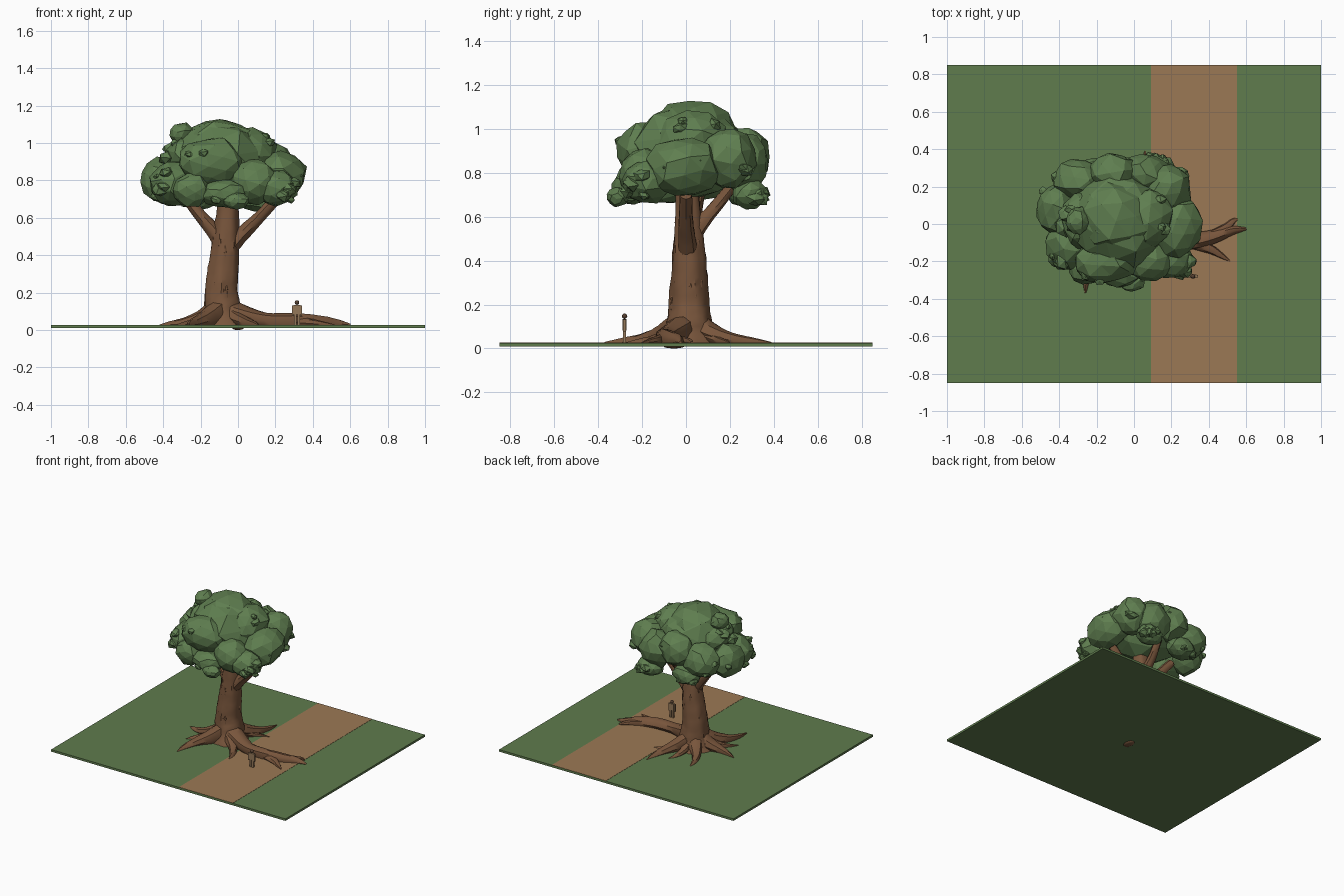
import bpy, bmesh, math, random
from mathutils import Vector, Matrix

if "Cube" in bpy.data.objects:
    bpy.data.objects.remove(bpy.data.objects["Cube"])

random.seed(7)


def material(name, rgb):
    m = bpy.data.materials.new(name)
    m.diffuse_color = (*rgb, 1)
    m.use_nodes = True
    m.node_tree.nodes["Principled BSDF"].inputs["Base Color"].default_value = m.diffuse_color
    return m


GRASS = material("grass green", (0.115, 0.20, 0.075))
LEAF = material("leaf green", (0.115, 0.21, 0.08))
DIRT = material("path brown", (0.33, 0.19, 0.09))
BARK = material("bark brown", (0.19, 0.092, 0.045))
CLOTH = material("figure tan", (0.30, 0.19, 0.10))
HAIR = material("dark brown", (0.09, 0.05, 0.03))


def finish(name, bm, mat, smooth=None):
    bmesh.ops.recalc_face_normals(bm, faces=bm.faces)
    me = bpy.data.meshes.new(name)
    bm.to_mesh(me)
    bm.free()
    me.materials.append(mat)
    ob = bpy.data.objects.new(name, me)
    bpy.context.collection.objects.link(ob)
    if smooth:
        bpy.ops.object.select_all(action='DESELECT')
        ob.select_set(True)
        bpy.context.view_layer.objects.active = ob
        bpy.ops.object.shade_smooth_by_angle(angle=math.radians(smooth))
    return ob


def box(name, lo, hi, mat):
    bm = bmesh.new()
    lo, hi = Vector(lo), Vector(hi)
    size = Matrix.Diagonal((*(hi - lo), 1))
    bmesh.ops.create_cube(bm, size=1, matrix=Matrix.Translation((lo + hi) / 2) @ size)
    return finish(name, bm, mat)


def smooth_path(pts, steps=4):
    """Catmull-Rom points through (x, y, z, radius)."""
    p = [Vector(q) for q in pts]
    p = [2 * p[0] - p[1]] + p + [2 * p[-1] - p[-2]]
    out = []
    for i in range(1, len(p) - 2):
        a, b, c, d = p[i - 1:i + 3]
        for k in range(steps):
            t = k / steps
            out.append(0.5 * (2 * b + (c - a) * t + (2 * a - 5 * b + 4 * c - d) * t * t
                              + (3 * b - a - 3 * c + d) * t ** 3))
    return out + [p[-2]]


def tube(name, pts, sides=10, flute=0.06, lobes=3, floor=0.012):
    """Tapered gnarled limb along a path."""
    bm = bmesh.new()
    path = smooth_path(pts)
    rings = []
    for i, q in enumerate(path):
        c = q.to_3d()
        t = (path[min(i + 1, len(path) - 1)].to_3d() - path[max(i - 1, 0)].to_3d()).normalized()
        u = t.cross(Vector((0, 1, 0)) if abs(t.z) > 0.5 else Vector((0, 0, 1))).normalized()
        v = t.cross(u)
        ring = []
        for k in range(sides):
            a = math.tau * k / sides
            r = max(q[3], 0.003) * (1 + flute * math.cos(lobes * a + i * 0.25)
                                    + random.uniform(-0.03, 0.03))
            co = c + (u * math.cos(a) + v * math.sin(a)) * r
            co.z = max(co.z, floor)
            ring.append(bm.verts.new(co))
        rings.append(ring)
    for r0, r1 in zip(rings, rings[1:]):
        for k in range(sides):
            n = (k + 1) % sides
            bm.faces.new((r0[k], r0[n], r1[n], r1[k]))
    bm.faces.new(rings[0])
    bm.faces.new(rings[-1])
    return finish(name, bm, BARK, 40)


def blob(bm, c, r, sub=2, jitter=0.09):
    """Faceted, randomly turned lump."""
    turn = Matrix.Rotation(random.uniform(0, 6), 4, 'Z') @ Matrix.Rotation(random.uniform(0, 6), 4, 'X')
    m = Matrix.Translation(c) @ Matrix.Diagonal((*r, 1)) @ turn
    vs = bmesh.ops.create_icosphere(bm, subdivisions=sub, radius=1)['verts']
    for v in vs:
        v.co = m @ (v.co * (1 + random.uniform(-jitter, jitter)))


# Ground slab and path strip
box("ground", (-1, -0.85, 0.01), (1, 0.85, 0.026), GRASS)
box("path", (0.09, -0.849, 0.0255), (0.55, 0.849, 0.0275), DIRT)

# Trunk, leaning and flaring at the foot
tube("trunk", [(-0.085, 0.012, 0.012, 0.15), (-0.085, 0.012, 0.06, 0.118),
               (-0.083, 0.015, 0.12, 0.1), (-0.09, 0.015, 0.2, 0.09),
               (-0.082, 0.015, 0.3, 0.084), (-0.07, 0.015, 0.42, 0.076),
               (-0.063, 0.012, 0.52, 0.068), (-0.055, 0.008, 0.64, 0.057),
               (-0.05, 0.005, 0.8, 0.05)], sides=20, lobes=6, flute=0.045)

# Main boughs
tube("left_bough", [(-0.07, 0.0, 0.44, 0.045), (-0.13, 0.02, 0.53, 0.04),
                    (-0.2, 0.04, 0.61, 0.033), (-0.29, 0.06, 0.72, 0.028)])
tube("right_bough", [(-0.05, 0.01, 0.43, 0.045), (0.02, 0.005, 0.51, 0.04),
                     (0.1, 0.0, 0.59, 0.033), (0.2, 0.0, 0.7, 0.028)])
tube("back_bough", [(-0.06, 0.02, 0.5, 0.04), (-0.05, 0.08, 0.58, 0.034),
                    (-0.05, 0.14, 0.65, 0.029), (-0.04, 0.22, 0.75, 0.025)])

# Large root crossing the path, with its forks
tube("large_root", [(-0.08, 0.0, 0.1, 0.075), (0.02, -0.04, 0.075, 0.062),
                    (0.15, -0.09, 0.05, 0.046), (0.3, -0.095, 0.047, 0.044),
                    (0.42, -0.07, 0.042, 0.038), (0.52, -0.035, 0.035, 0.026),
                    (0.6, -0.025, 0.027, 0.007)])
tube("large_root_back_fork", [(0.42, -0.06, 0.04, 0.03), (0.49, -0.02, 0.036, 0.022),
                              (0.53, 0.015, 0.032, 0.015), (0.555, 0.025, 0.028, 0.004)], 8)
tube("large_root_front_fork", [(0.32, -0.1, 0.04, 0.032), (0.41, -0.135, 0.034, 0.024),
                               (0.46, -0.165, 0.03, 0.016), (0.515, -0.2, 0.026, 0.004)], 8)

# Remaining roots: tip x, tip y, thickness, sideways bend
ROOTS = [(-0.42, 0.02, 1.0, 0.03), (-0.26, -0.37, 1.05, -0.04), (0.11, -0.27, 0.9, 0.03),
         (0.06, 0.39, 1.0, -0.03), (-0.25, 0.31, 0.9, 0.03), (-0.055, 0.29, 0.7, 0.02),
         (-0.33, -0.17, 0.75, -0.02), (0.14, 0.2, 0.6, 0.03)]
base = Vector((-0.085, 0.012))
for i, (x, y, s, bend) in enumerate(ROOTS):
    d = Vector((x, y)) - base
    side = Vector((-d.y, d.x)).normalized() * bend
    pts = []
    for f, z, r, b in ((0.1, 0.1, 0.065, 0), (0.35, 0.058, 0.048, 0.6),
                       (0.6, 0.036, 0.032, 1), (0.82, 0.028, 0.02, 0.7), (1, 0.025, 0.004, 0)):
        p = base + d * f + side * b
        pts.append((p.x, p.y, z, r * s))
    tube(f"root_{i + 1}", pts, 8)

# Root underside poking through the slab
bm = bmesh.new()
bmesh.ops.create_icosphere(bm, subdivisions=2, radius=1,
                           matrix=Matrix.Translation((0, -0.055, 0.0101)) @ Matrix.Diagonal((0.032, 0.05, 0.01, 1)))
finish("root_underside", bm, BARK, 40)

# Bark knots and ridges on the trunk
bm = bmesh.new()
for i in range(22):
    a, z = random.uniform(0, math.tau), random.uniform(0.14, 0.55)
    r = 0.09 - 0.05 * (z - 0.15)
    r -= 0.004
    c = (-0.088 + 0.06 * max(z - 0.2, 0) + r * math.cos(a), 0.014 + r * math.sin(a), z)
    m = (Matrix.Translation(c) @ Matrix.Rotation(a, 4, 'Z')
         @ Matrix.Diagonal((0.006, 0.008, random.uniform(0.015, 0.045), 1)))
    bmesh.ops.create_icosphere(bm, subdivisions=1, radius=1, matrix=m)
finish("bark_knots", bm, BARK)

# Crown of faceted leaf masses: centre, then radii
MASSES = [((-0.09, 0.03, 0.90), (0.27, 0.26, 0.22)), ((-0.10, 0.03, 0.99), (0.20, 0.19, 0.145)),
          ((0.23, -0.01, 0.83), (0.135, 0.17, 0.14)), ((0.18, 0.19, 0.87), (0.13, 0.13, 0.14)),
          ((0.06, 0.27, 0.84), (0.13, 0.11, 0.14)), ((-0.11, 0.27, 0.88), (0.13, 0.11, 0.13)),
          ((-0.29, 0.23, 0.82), (0.14, 0.12, 0.13)), ((-0.42, 0.08, 0.80), (0.11, 0.14, 0.12)),
          ((-0.34, -0.10, 0.78), (0.13, 0.14, 0.125)), ((-0.15, -0.2, 0.90), (0.18, 0.12, 0.13)),
          ((0.08, -0.19, 0.79), (0.13, 0.12, 0.12)), ((0.2, -0.18, 0.76), (0.12, 0.11, 0.10)),
          ((-0.08, -0.24, 0.73), (0.13, 0.1, 0.075)), ((-0.25, -0.23, 0.75), (0.1, 0.1, 0.095)),
          ((0.1, 0.29, 0.70), (0.1, 0.08, 0.07)), ((-0.2, 0.27, 0.71), (0.11, 0.09, 0.07)),
          ((0.07, 0.03, 0.95), (0.14, 0.16, 0.13)), ((-0.27, 0.02, 0.93), (0.12, 0.15, 0.1)),
          ((-0.30, 0.02, 1.05), (0.065, 0.075, 0.06)), ((-0.01, -0.31, 0.69), (0.07, 0.05, 0.045))]
bm = bmesh.new()
for c, r in MASSES:
    blob(bm, c, r)
finish("crown", bm, LEAF)

# Small leaf clumps studding the crown surface
bm = bmesh.new()
for i in range(46):
    c, r = random.choice(MASSES[1:18])
    c, r = Vector(c), Vector(r)
    out = (c - Vector((-0.09, 0.02, 0.84))).normalized()
    d = (out + Vector([random.uniform(-0.7, 0.7) for _ in range(3)])).normalized()
    p = c + Vector((d.x * r.x, d.y * r.y, d.z * r.z)) * 0.9
    s = random.uniform(0.025, 0.05)
    p = Vector((min(max(p.x, -0.49), 0.31), min(max(p.y, -0.31), 0.33), min(max(p.z, 0.68), 1.08)))
    blob(bm, p, (s, s * random.uniform(0.8, 1.2), s * 0.75), 1, 0.2)
finish("leaf_clumps", bm, LEAF)

# Small standing figure for scale
fx, fy = 0.315, -0.28
for s, n in ((-1, "left"), (1, "right")):
    lx, ax = fx + s * 0.0095, fx + s * 0.0235
    box(n + "_leg", (lx - 0.007, fy - 0.007, 0.027), (lx + 0.007, fy + 0.007, 0.085), CLOTH)
    box(n + "_arm", (ax - 0.004, fy - 0.006, 0.075), (ax + 0.004, fy + 0.006, 0.132), CLOTH)
box("torso", (fx - 0.018, fy - 0.009, 0.083), (fx + 0.018, fy + 0.009, 0.134), CLOTH)
bm = bmesh.new()
bmesh.ops.create_icosphere(bm, subdivisions=2, radius=0.0125, matrix=Matrix.Translation((fx, fy, 0.147)))
finish("head", bm, HAIR, 40)
